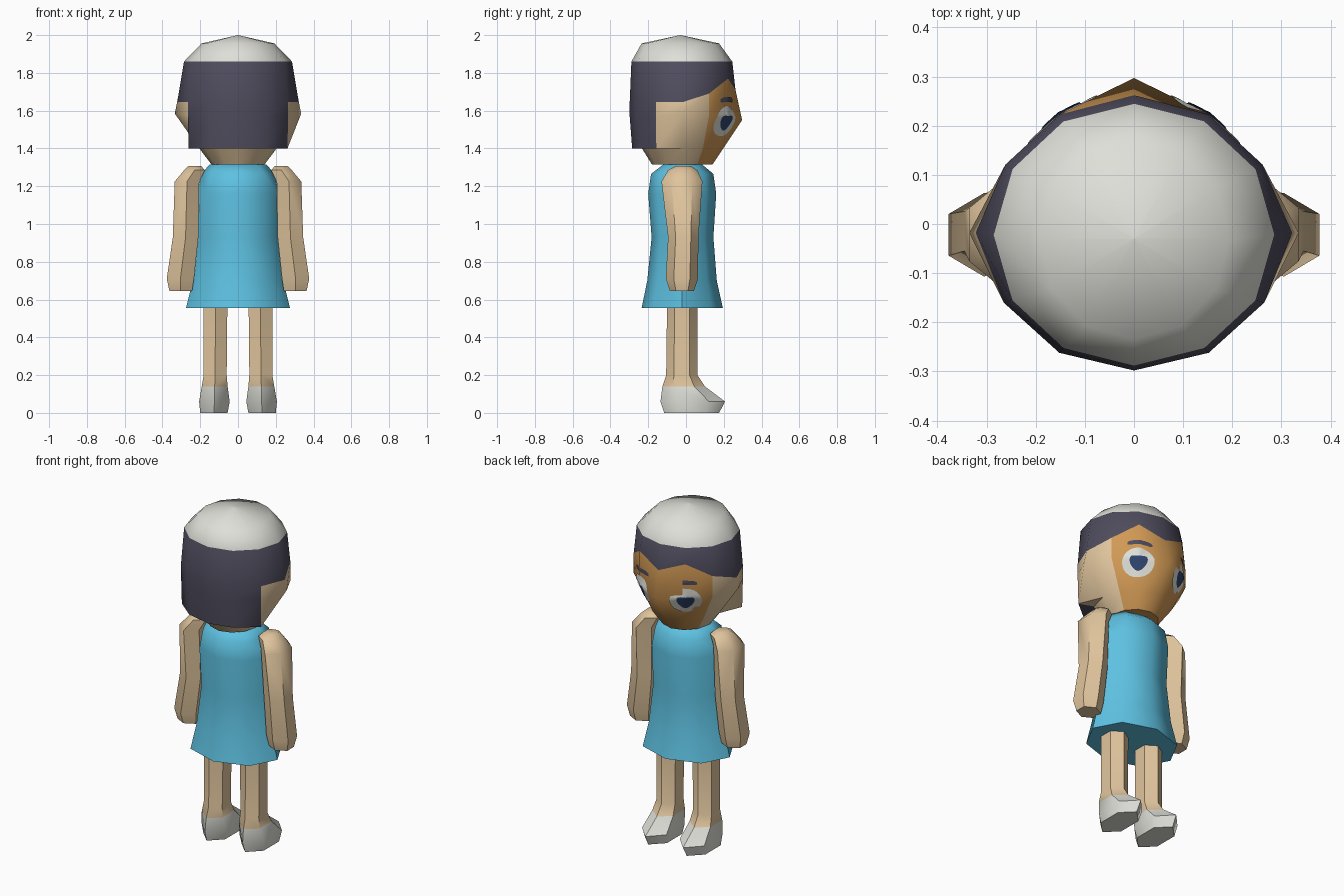
import bpy, bmesh, math
from mathutils import Vector
from mathutils.bvhtree import BVHTree

if "Cube" in bpy.data.objects:
    bpy.data.objects.remove(bpy.data.objects["Cube"])


def material(name, rgb):
    m = bpy.data.materials.new(name)
    m.diffuse_color = (*rgb, 1)
    m.use_nodes = True
    m.node_tree.nodes["Principled BSDF"].inputs["Base Color"].default_value = m.diffuse_color
    return m


SKIN = material("skin", (0.75, 0.56, 0.34))
FACE = material("warm face", (0.64, 0.32, 0.09))
HAIR = material("dark hair", (0.078, 0.073, 0.11))
WHITE = material("off white", (0.74, 0.74, 0.69))
DRESS = material("sky blue", (0.11, 0.53, 0.75))
NAVY = material("navy", (0.028, 0.06, 0.16))


def finish(bm, name, mats, mirror=False, angle=50):
    """Turn a bmesh into a named, shaded object, optionally mirrored in x."""
    bmesh.ops.remove_doubles(bm, verts=bm.verts, dist=0.0005)
    mesh = bpy.data.meshes.new(name)
    bm.to_mesh(mesh)
    bm.free()
    for m in mats:
        mesh.materials.append(m)
    ob = bpy.data.objects.new(name, mesh)
    bpy.context.collection.objects.link(ob)
    bpy.ops.object.select_all(action='DESELECT')
    ob.select_set(True)
    bpy.context.view_layer.objects.active = ob
    bpy.ops.object.shade_smooth_by_angle(angle=math.radians(angle))
    if mirror:
        ob.modifiers.new("mirror", 'MIRROR').use_mirror_merge = False
    return ob


def bridge(bm, rings, rule):
    """Join rings of points with quads; rule(ring, column) picks the material."""
    rows = [[bm.verts.new(p) for p in r] for r in rings]
    n = len(rows[0])
    for i in range(len(rows) - 1):
        for j in range(n):
            k = (j + 1) % n
            f = bm.faces.new((rows[i][j], rows[i][k], rows[i + 1][k], rows[i + 1][j]))
            f.material_index = rule(i, j)
    for row, i in ((rows[0], 0), (rows[-1], len(rows) - 2)):
        bm.faces.new(row).material_index = rule(i, 0)
    bmesh.ops.recalc_face_normals(bm, faces=bm.faces)


def loft(name, sections, sides, mats, rule=lambda i, j: 0, mirror=False):
    """Sections are (z, x min, x max, y min, y max), with points at the y ends."""
    bm = bmesh.new()
    ring_angles = [2 * math.pi * j / sides for j in range(sides)]
    wide = max(math.sin(a) for a in ring_angles)
    rings = [[((x0 + x1) / 2 + (x1 - x0) / 2 * math.sin(a) / wide,
               (y0 + y1) / 2 + (y1 - y0) / 2 * math.cos(a), z) for a in ring_angles]
             for z, x0, x1, y0, y1 in sections]
    bridge(bm, rings, rule)
    return finish(bm, name, mats, mirror)


# Dress: flared octagonal body
loft("dress", [(0.555, -0.275, 0.275, -0.235, 0.195), (0.70, -0.24, 0.24, -0.205, 0.163),
               (0.93, -0.21, 0.21, -0.182, 0.145), (1.16, -0.215, 0.215, -0.20, 0.16),
               (1.265, -0.195, 0.195, -0.185, 0.145), (1.315, -0.15, 0.15, -0.12, 0.085)],
     8, [DRESS])

# Arms: six-sided, hanging slightly outwards
loft("arm", [(0.645, 0.243, 0.363, -0.085, 0.042), (0.71, 0.233, 0.377, -0.107, 0.063),
             (0.93, 0.210, 0.345, -0.095, 0.066), (1.225, 0.205, 0.335, -0.13, 0.087),
             (1.285, 0.175, 0.285, -0.095, 0.06), (1.307, 0.195, 0.262, -0.055, 0.025)],
     6, [SKIN], mirror=True)

# Legs with pointed shoes; the two lowest bands are the shoe
loft("leg", [(0.0, 0.055, 0.20, -0.115, 0.175), (0.06, 0.044, 0.206, -0.135, 0.207),
             (0.14, 0.055, 0.192, -0.125, 0.10), (0.20, 0.06, 0.182, -0.105, 0.06),
             (0.60, 0.056, 0.183, -0.10, 0.06)],
     6, [SKIN, WHITE], lambda i, j: 1 if i < 2 else 0, mirror=True)


# Head: twelve columns, column 0 in the middle of the face
def ring(z, rx, ry, cy, changes={}):
    pts = []
    for j in range(12):
        a = math.radians(30 * j)
        k = min(j, 12 - j)
        sign = 1 if j <= 6 else -1
        p = [abs(rx * math.sin(a)), cy + ry * math.cos(a), z]
        for axis, value in changes.get(k, {}).items():
            p["xyz".index(axis)] = value
        pts.append((sign * p[0], p[1], p[2]))
    return pts


hair_back = {4: dict(x=0.265, y=-0.16), 5: dict(x=0.152, y=-0.262), 6: dict(y=-0.298)}
hair_low = {4: dict(x=0.262, y=-0.157), 5: dict(x=0.148, y=-0.25), 6: dict(y=-0.285)}
rings = [
    ring(2.0, 0.001, 0.001, -0.03),
    ring(1.956, 0.193, 0.205, -0.03),
    ring(1.86, 0.286, 0.267, -0.022),
    ring(1.645, 0.302, 0.278, -0.018, {0: dict(z=1.71, y=0.262), 1: dict(z=1.77),
                                       2: dict(z=1.69), 3: dict(x=0.322), **hair_back}),
    ring(1.57, 0.302, 0.278, -0.018, {0: dict(z=1.55, y=0.297),
                                      3: dict(x=0.335, z=1.585), **hair_back}),
    ring(1.40, 0.205, 0.215, -0.018, hair_low),
    ring(1.40, 0.205, 0.215, -0.018),
    ring(1.315, 0.14, 0.16, -0.02),
]


def head_colour(i, j):
    side = min(j, 11 - j)
    if i < 2:
        return 3                      # cap
    if i == 2 or (side >= 4 and i < 6):
        return 2                      # hair band and back hair
    return 1 if side < 2 else 0       # face or skin


bm = bmesh.new()
bridge(bm, rings, head_colour)
tree = BVHTree.FromBMesh(bm)
finish(bm, "head", [SKIN, FACE, HAIR, WHITE])

# Eyes and brows: thin plates laid on the head surface
OUT = Vector((0.5, 0.866, 0))
ACROSS = Vector((0.866, -0.5, 0))


def plate(name, shape, centre_u, z, mat, lift):
    """Lay a patch on the head; shape(s, t) maps ring s and turn t to (u, v)."""
    bm = bmesh.new()
    rows = []
    for s in range(1, 7):
        row = []
        for t in range(24):
            u, v = shape(s / 6, 2 * math.pi * t / 24)
            start = OUT * 1.0 + ACROSS * (u + centre_u) + Vector((0, 0, z + v))
            hit = tree.ray_cast(start, -OUT)[0]
            row.append(bm.verts.new(hit + OUT * lift))
        rows.append(row)
    for a, b in zip(rows, rows[1:]):
        for t in range(24):
            k = (t + 1) % 24
            bm.faces.new((a[t], b[t], b[k], a[k]))
    bm.faces.new(rows[0])
    bmesh.ops.recalc_face_normals(bm, faces=bm.faces)
    if sum((f.normal.dot(OUT) for f in bm.faces)) < 0:
        bmesh.ops.reverse_faces(bm, faces=bm.faces)
    finish(bm, name, [mat], mirror=True)


def oval(w, h):
    return lambda s, t: (s * w * math.cos(t), s * h * math.sin(t))


def pupil(s, t):
    # Rounded heart outline
    r = 1 - 0.28 * max(0, math.cos(2 * (t - math.pi / 2))) * (math.sin(t) > 0)
    return s * r * 0.047 * math.cos(t) * (1 + 0.35 * math.sin(t)), s * r * 0.045 * math.sin(t)


def brow(s, t):
    u = s * 0.07 * math.copysign(abs(math.cos(t)) ** 0.5, math.cos(t))
    v = s * 0.013 * math.copysign(abs(math.sin(t)) ** 0.5, math.sin(t))
    return u, v - 1.5 * u * u


# Face centre line of each eye lies near the second head column
plate("eye_white", oval(0.088, 0.08), 0.02, 1.545, WHITE, 0.003)
plate("pupil", pupil, 0.02, 1.54, NAVY, 0.006)
plate("brow", brow, 0.012, 1.66, HAIR, 0.003)
